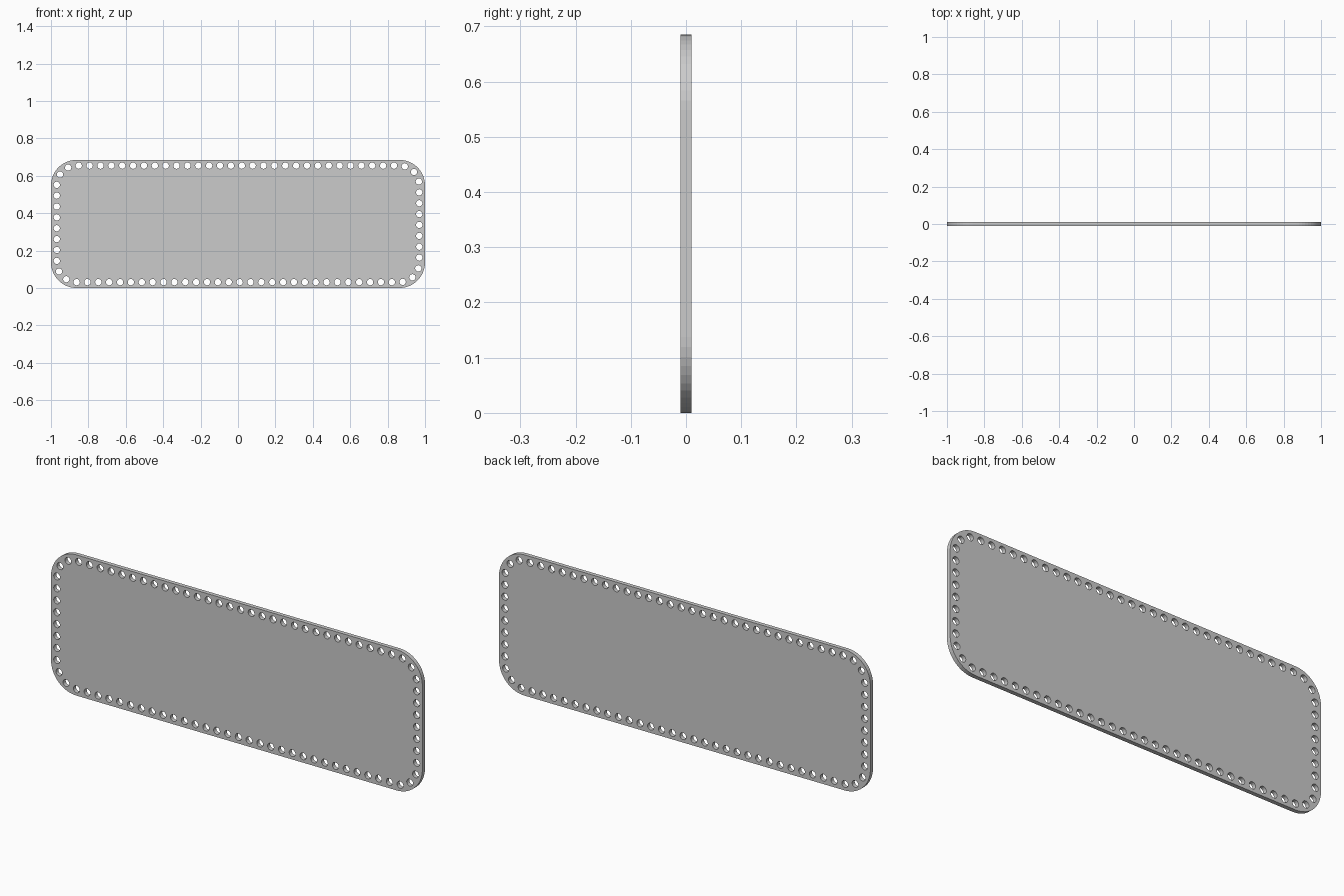
import bpy, bmesh
from math import sin, cos, pi

if "Cube" in bpy.data.objects:
    bpy.data.objects.remove(bpy.data.objects["Cube"])

W, H, T = 2.0, 0.685, 0.02      # plate size
R = 0.137                       # corner radius
INSET = 0.031                   # hole row distance from the edge
HOLES, HOLE_R, HOLE_SIDES = 85, 0.017, 16
ARC = 12                        # facets per corner
hx, hz = W / 2 - R, H / 2 - R   # corner centre offsets


def row_point(d):
    """Point at distance d along the hole row, starting bottom left."""
    r = R - INSET
    corners = [(hx, -hz), (hx, hz), (-hx, hz), (-hx, -hz)]
    for i, (cx, cz) in enumerate(corners):
        a = -pi / 2 + i * pi / 2
        side = 2 * hx if i % 2 == 0 else 2 * hz
        if d <= side:
            back = side - d
            return (cx + r * cos(a) + back * sin(a),
                    cz + r * sin(a) - back * cos(a))
        d -= side
        if d <= r * pi / 2:
            return cx + r * cos(a + d / r), cz + r * sin(a + d / r)
        d -= r * pi / 2
    return -hx, -hz - r


def add_loop(curve, pts):
    s = curve.splines.new('POLY')
    s.points.add(len(pts) - 1)
    for p, (x, z) in zip(s.points, pts):
        p.co = (x, z, 0, 1)
    s.use_cyclic_u = True


curve = bpy.data.curves.new("plate_profile", 'CURVE')
curve.dimensions = '2D'
curve.fill_mode = 'BOTH'
curve.extrude = T / 2

# Rounded outline
outline = []
for i, (cx, cz) in enumerate([(hx, -hz), (hx, hz), (-hx, hz), (-hx, -hz)]):
    for k in range(ARC + 1):
        a = -pi / 2 + (i + k / ARC) * pi / 2
        outline.append((cx + R * cos(a), cz + R * sin(a)))
add_loop(curve, outline)

# Evenly spaced row of through holes
length = 4 * (hx + hz) + 2 * pi * (R - INSET)
for n in range(HOLES):
    x, z = row_point(n * length / HOLES)
    add_loop(curve, [(x + HOLE_R * cos(2 * pi * k / HOLE_SIDES),
                      z + HOLE_R * sin(2 * pi * k / HOLE_SIDES))
                     for k in range(HOLE_SIDES)])

# Stand the perforated plate upright
plate = bpy.data.objects.new("perforated_plate", curve)
bpy.context.collection.objects.link(plate)
plate.rotation_euler = (pi / 2, 0, 0)
plate.location = (0, 0, H / 2)
bpy.context.view_layer.objects.active = plate
plate.select_set(True)
bpy.ops.object.convert(target='MESH')
plate = bpy.context.object
plate.name = "perforated_plate"

# Weld walls to faces and make normals consistent
bm = bmesh.new()
bm.from_mesh(plate.data)
bmesh.ops.remove_doubles(bm, verts=bm.verts, dist=1e-5)
bmesh.ops.recalc_face_normals(bm, faces=bm.faces)
for f in bm.faces:
    f.smooth = False
bm.to_mesh(plate.data)
bm.free()
